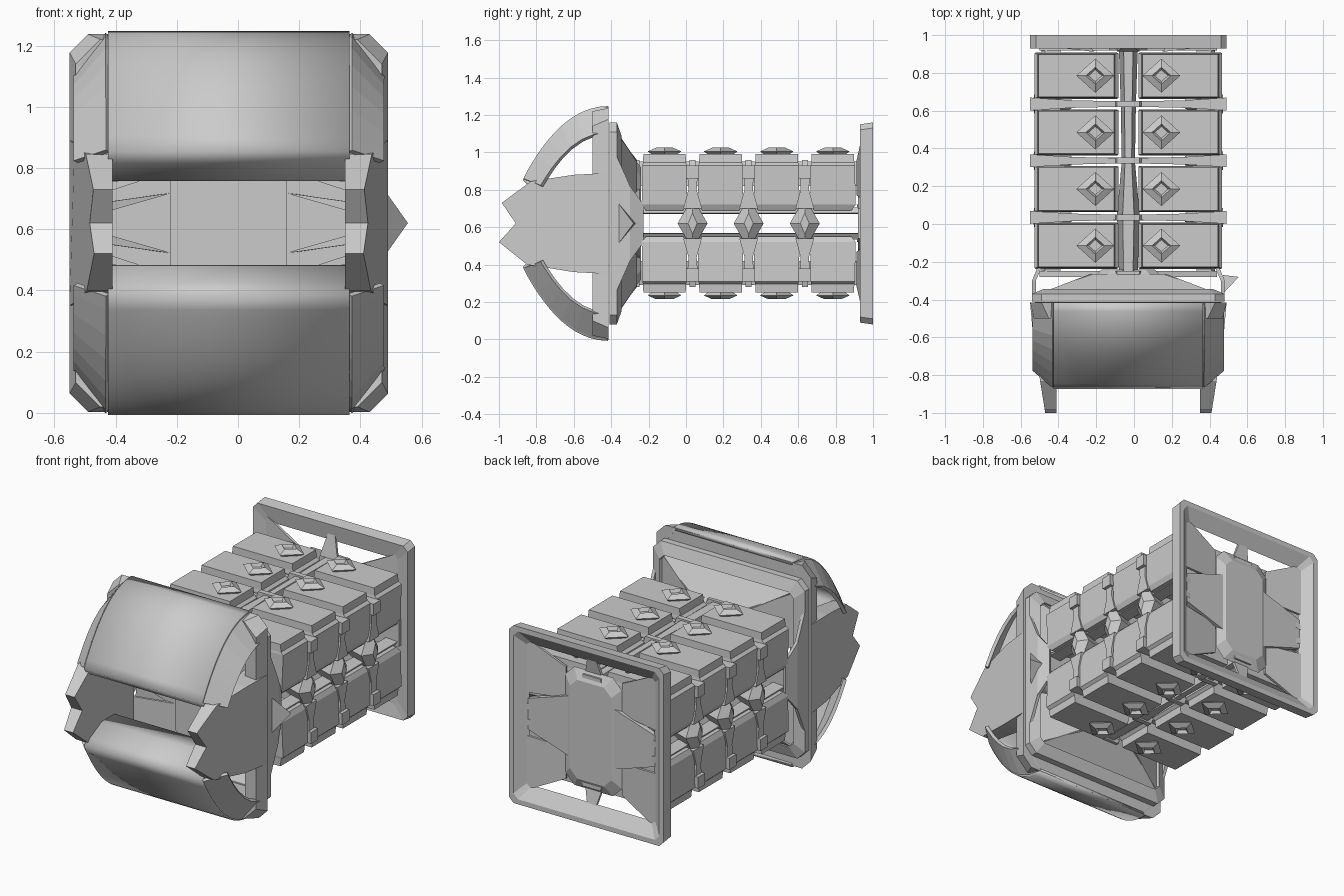
import bpy, bmesh
from mathutils import Vector
from mathutils.geometry import interpolate_bezier

if "Cube" in bpy.data.objects:
    bpy.data.objects.remove(bpy.data.objects["Cube"])

CX, CZ = -0.03, 0.62          # ship axis; heights below are relative to CZ


def make(name, verts, faces, thick=0, smooth=False):
    me = bpy.data.meshes.new(name)
    me.from_pydata([(x + CX, y, h + CZ) for x, y, h in verts], [], faces)
    bm = bmesh.new()
    bm.from_mesh(me)
    bmesh.ops.recalc_face_normals(bm, faces=bm.faces)
    bm.to_mesh(me)
    bm.free()
    ob = bpy.data.objects.new(name, me)
    bpy.context.collection.objects.link(ob)
    if smooth:
        me.shade_smooth()
        me.set_sharp_from_angle(angle=0.5)
    if thick:
        s = ob.modifiers.new("thickness", 'SOLIDIFY')
        s.thickness = thick
        s.offset = 0
    return ob


def loft(name, rings, cap=True, loop=False, closed=True, **kw):
    n = len(rings[0])
    verts = [v for r in rings for v in r]
    faces = []
    for i in range(len(rings) if loop else len(rings) - 1):
        a, b = i * n, (i + 1) % len(rings) * n
        for j in range(n if closed else n - 1):
            k = (j + 1) % n
            faces.append((a + j, a + k, b + k, b + j))
    if cap and closed and not loop:
        faces += [tuple(range(n)), tuple(range((len(rings) - 1) * n, len(rings) * n))]
    return make(name, verts, faces, **kw)


def octagon(hx, hz, y, c):
    q = [(hx, hz - c), (hx - c, hz), (c - hx, hz), (-hx, hz - c),
         (-hx, c - hz), (c - hx, -hz), (hx - c, -hz), (hx, c - hz)]
    return [(x, y, z) for x, z in q]


def rect_z(cx, cy, hx, hy, h):
    return [(cx + a * hx, cy + b * hy, h) for a, b in ((-1, -1), (1, -1), (1, 1), (-1, 1))]


def frame(name, sections):
    loft(name, [octagon(*s) for s in sections], loop=True)


# Curved head shells with inward lip, and the slanted ribs at their ends
arc = [tuple(p) for p in interpolate_bezier(Vector((-.415, .615)), Vector((-.62, .615)),
                                            Vector((-.76, .42)), Vector((-.86, .235)), 14)]
arc = [(p[0], p[1]) for p in arc]
lip = [(-.83, .205), (-.72, .15), (-.6, .15)]
for s, side in ((1, "upper"), (-1, "lower")):
    loft(side + "_head_shell", [[(x, y, s * h) for y, h in arc + lip] for x in (-.395, .395)],
         closed=False, thick=.025, smooth=True)
    for m in (-1, 1):
        outer = [(m * .395, y, s * h) for y, h in arc[::2] + arc[-1:]]
        inner = [(m * .5, -.415 + (y + .415) * .8, s * (.1 + (h - .1) * .74))
                 for _, y, h in [(0, y, s * h) for _, y, h in outer]]
        loft(side + "_shell_rib", [outer, inner], closed=False, thick=.02)

# Head cheeks with a notched front edge
cheek = [(-.415, .27), (-.6, .26), (-.83, .225), (-.985, .11), (-.91, 0),
         (-1, -.1), (-.85, -.22), (-.6, -.26), (-.415, -.27)]
for m in (-1, 1):
    loft("head_cheek", [[(m * .38, y, h) for y, h in cheek],
                        [(m * (.52 + .16 * min(0, y + .5)), y, h) for y, h in cheek]])

# Head rim, front bulkhead frame and rear frame
frame("head_rim", [(.5, .6, -.5, .08), (.52, .617, -.415, .06), (.43, .53, -.415, .04), (.42, .53, -.49, .04)])
frame("front_frame", [(.51, .54, -.41, .05), (.51, .54, -.37, .05), (.45, .47, -.345, .03), (.43, .46, -.39, .03)])
frame("rear_frame", [(.52, .53, .93, .03), (.52, .54, 1, .03), (.49, .51, 1, .03), (.42, .43, .945, .02)])


# Bulkhead panels around each end: corners slope to a middle plate, sides stay open
def bulkhead(name, yo, yi, open_top):
    for s in (1, -1):
        for m in (1, -1):
            make(name + "_corner", [(m * .45, yo, s * .47), (m * .19, yi, s * .34),
                                    (m * .19, yi, s * .15), (m * .45, yo, s * .13)],
                 [(0, 1, 2), (0, 2, 3)], thick=.015)
            make(name + "_side_strut", [(m * .46, yo, s * .06), (m * .46, yo, s * .02),
                                        (m * .18, yi, s * .1)], [(0, 1, 2)], thick=.015)
        w = (.02, .06) if open_top else (.46, .2)
        make(name + "_top_panel", [(-w[0], yo, s * .48), (w[0], yo, s * .48),
                                   (w[1], yi, s * .33), (-w[1], yi, s * .33)],
             [(0, 1, 2, 3)], thick=.015)


bulkhead("front_bulkhead", -.37, -.27, False)
bulkhead("rear_bulkhead", .95, .92, True)
for y0, y1, name in ((-.34, -.24, "front_core"), (.96, .9, "rear_core")):
    loft(name, [octagon(.19, .36, (y0 + y1) / 2, .06), octagon(.14, .3, y0 if y0 > 0 else y1, .05)])

# Side taper behind the head, with a single fin on the right
for m in (-1, 1):
    make("side_taper", [(m * .5, -.37, .36), (m * .5, -.37, -.36), (m * .47, -.23, -.1), (m * .47, -.23, .1),
                        (m * .5, -.3, .2), (m * .5, -.3, -.2)],
         [(0, 4, 5, 1), (4, 3, 2, 5)], thick=.02)
make("side_fin", [(.5, -.37, .12), (.5, -.37, -.12), (.5, -.27, 0), (.585, -.28, 0)],
     [(0, 1, 2), (0, 1, 3), (1, 2, 3), (2, 0, 3)])

# Cargo crates: tapered body, raised lid and diamond-shaped hatch
for i in range(4):
    y = -.115 + .3 * i
    for m in (-1, 1):
        for s in (1, -1):
            x = m * .275
            loft("crate", [rect_z(x, y, .2, .1, s * .07), rect_z(x, y, .215, .122, s * .1),
                           rect_z(x, y, .222, .118, s * .31), rect_z(x, y, .205, .115, s * .325),
                           rect_z(x, y, .2, .113, s * .37)])
            hx = m * .175
            rings = []
            for r, h in ((.06, .36), (.1, .385), (.05, .405), (.035, .385)):
                rings.append([(hx + r, y, s * h), (hx, y + r * .9, s * h),
                              (hx - r, y, s * h), (hx, y - r * .9, s * h)])
            loft("crate_hatch", rings)

# Cross ribs between the crates, with pointed side nodes and straps
for i in range(5):
    y = -.265 + .3 * i
    t = .016
    cross = [(.06, .34), (.1, .2), (.47, .08), (.47, -.08), (.1, -.2), (.06, -.34)]
    cross += [(-x, -h) for x, h in cross]
    loft("cross_rib", [[(x, y + d, h) for x, h in cross] for d in (-t, t)])
    if 0 < i < 4:
        for m in (-1, 1):
            ring = [(m * .47, y - .08, 0), (m * .47, y, .14), (m * .47, y + .08, 0), (m * .47, y, -.14)]
            loft("side_node", [[(m * .3, y + (p[1] - y) * .3, p[2] * .4) for p in ring], ring,
                               [(m * .51, y + (p[1] - y) * .3, p[2] * .4) for p in ring]])
            for s in (1, -1):
                loft("crate_strap", [[(m * x, y - w, s * .24), (m * x, y + w, s * .24),
                                      (m * x, y + w, s * .31), (m * x, y - w, s * .31)]
                                     for x, w in ((.03, .014), (.3, .02), (.52, .034))])
                # Outer brace from strap down to the node
                loft("side_brace", [[(m * .5, y - w, s * h), (m * .5, y + w, s * h),
                                     (m * .46, y + w, s * h), (m * .46, y - w, s * h)]
                                    for h, w in ((.08, .05), (.18, .022), (.3, .03))])

# Spines running along the top and bottom between the crates
for s in (1, -1):
    loft("spine", [[(-w, y, s * .2), (w, y, s * .2), (w * .5, y, s * .33), (-w * .5, y, s * .33)]
                   for y, w in ((-.25, .05), (.05, .06), (.33, .035), (.63, .04), (.93, .05))])

# Thin side rails along the gap between crate tiers
for m in (-1, 1):
    for s in (1, -1):
        loft("side_rail", [[(m * .38, y, s * .05), (m * .46, y, s * .055), (m * .44, y, s * .085),
                            (m * .36, y, s * .085)] for y in (-.26, .94)])
